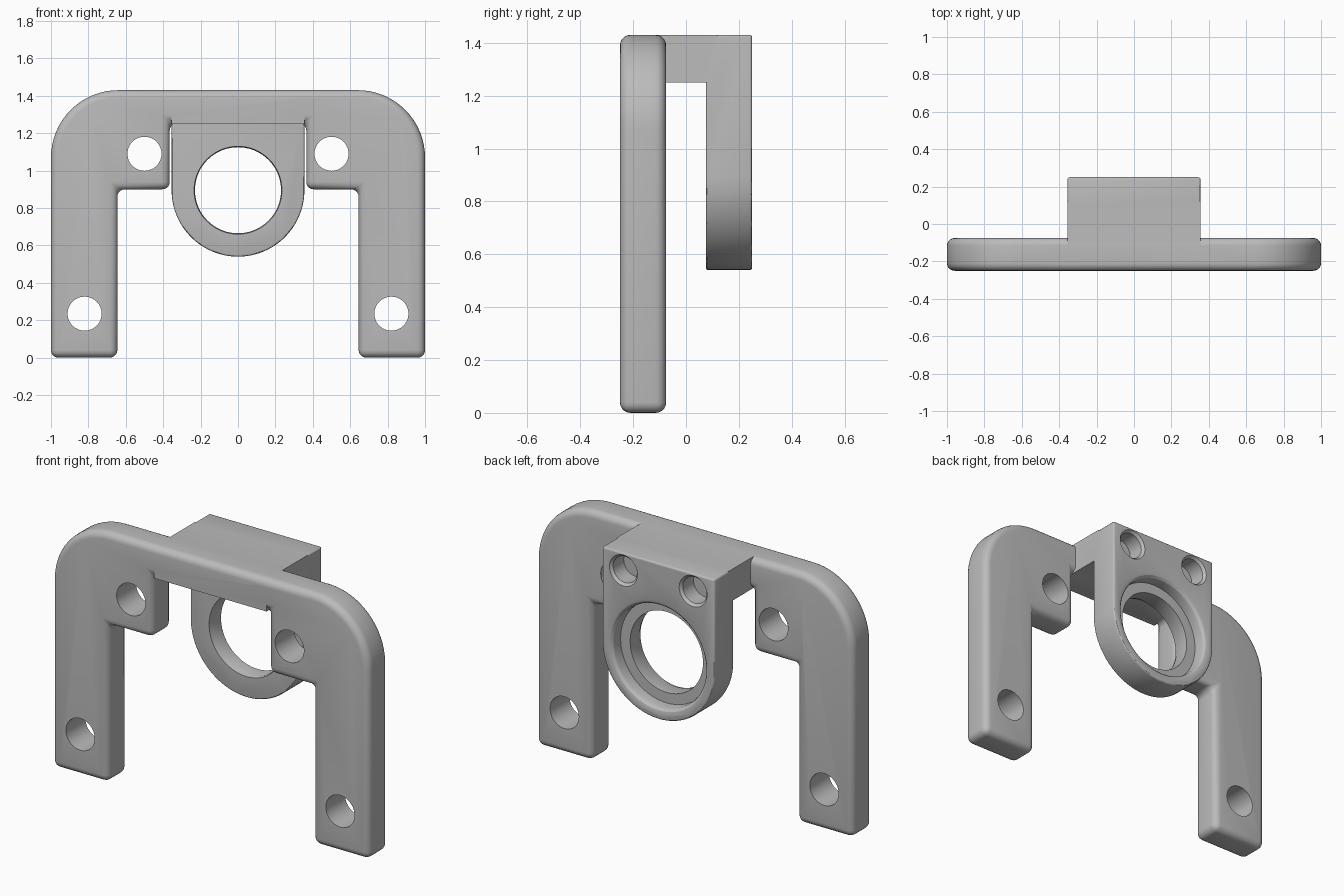
import bpy, bmesh, math
from mathutils import Vector

cube = bpy.data.objects.get("Cube")
if cube:
    bpy.data.objects.remove(cube, do_unlink=True)

grey = bpy.data.materials.new("plain grey")
grey.use_nodes = True
COLOUR = (0.5, 0.5, 0.5, 1)
grey.diffuse_color = COLOUR
grey.node_tree.nodes["Principled BSDF"].inputs["Base Color"].default_value = COLOUR


def add_object(name, bm):
    bmesh.ops.recalc_face_normals(bm, faces=bm.faces)
    mesh = bpy.data.meshes.new(name)
    bm.to_mesh(mesh)
    bm.free()
    mesh.materials.append(grey)
    obj = bpy.data.objects.new(name, mesh)
    bpy.context.collection.objects.link(obj)
    return obj


def arc(cx, cz, r, start, end, n):
    """Points on an arc in the x-z plane, angles in degrees."""
    angles = [math.radians(start + (end - start) * i / n) for i in range(n + 1)]
    return [(cx + r * math.cos(a), cz + r * math.sin(a)) for a in angles]


def slab(name, outline, y0, y1):
    """Extrude an x-z outline from y0 to y1."""
    bm = bmesh.new()
    face = bm.faces.new([bm.verts.new((x, y0, z)) for x, z in outline])
    ext = bmesh.ops.extrude_face_region(bm, geom=[face])
    verts = [g for g in ext["geom"] if isinstance(g, bmesh.types.BMVert)]
    bmesh.ops.translate(bm, verts=verts, vec=Vector((0, y1 - y0, 0)))
    return add_object(name, bm)


def turned_cutter(name, x, z, profile, n=72):
    """Solid turned about a y-axis through (x, z), from (radius, y) pairs."""
    bm = bmesh.new()
    rings = [[bm.verts.new((px, y, pz)) for px, pz in arc(x, z, r, 0, 360, n)[:-1]]
             for r, y in profile]
    for a, b in zip(rings, rings[1:]):
        for i in range(n):
            j = (i + 1) % n
            bm.faces.new((a[i], a[j], b[j], b[i]))
    bm.faces.new(rings[0])
    bm.faces.new(rings[-1])
    return add_object(name, bm)


def bevel(obj, width, segments):
    m = obj.modifiers.new("rounding", 'BEVEL')
    m.width, m.segments = width, segments
    m.limit_method, m.angle_limit = 'ANGLE', math.radians(30)


def combine(obj, other, operation):
    m = obj.modifiers.new(other.name, 'BOOLEAN')
    m.operation, m.solver, m.object = operation, 'EXACT', other
    other.hide_render = True
    helpers.append(other)


helpers = []

# Arched mounting frame with two legs and a central notch
half = [(0.365, 1.255), (0.365, 0.9), (0.645, 0.9), (0.645, 0), (1, 0)]
half += arc(0.64, 1.07, 0.36, 0, 90, 16)
frame = slab("mounting_frame", half + [(-x, z) for x, z in reversed(half)], -0.25, -0.075)
bevel(frame, 0.04, 5)

# Bridge reaching back from the frame, rounded along its top front edge
W, TOP, UNDER = 0.355, 1.43, 1.25
bridge = slab("bridge", [(-W, UNDER), (W, UNDER), (W, TOP), (-W, TOP)], -0.25, 0.12)
bm = bmesh.new()
bm.from_mesh(bridge.data)
edges = [e for e in bm.edges if all(v.co.z > 1.4 and v.co.y < -0.2 for v in e.verts)]
bmesh.ops.bevel(bm, geom=edges, offset=0.04, segments=5, profile=0.5, affect='EDGES')
bm.to_mesh(bridge.data)
bm.free()

# Bearing housing hanging from the bridge
housing = slab("bearing_housing",
               [(W, TOP), (-W, TOP)] + arc(0, 0.895, W, 180, 360, 48), 0.075, 0.25)
bevel(housing, 0.01, 3)
combine(frame, bridge, 'UNION')
combine(frame, housing, 'UNION')

# Stepped bearing bore with a rounded rim at the back
bore = [(0.235, 0), (0.235, 0.08), (0.23, 0.09), (0.23, 0.175), (0.29, 0.175),
        (0.29, 0.22), (0.294, 0.235), (0.305, 0.246), (0.32, 0.25), (0.32, 0.3)]
combine(frame, turned_cutter("bore_cutter", 0, 0.895, bore), 'DIFFERENCE')

# Mounting holes through the frame, and blind screw holes in the housing
for side in (-1, 1):
    for x, z in ((0.5, 1.09), (0.82, 0.235)):
        cutter = turned_cutter("mounting_hole_cutter", side * x, z,
                               [(0.091, -0.4), (0.091, 0.03)], 48)
        combine(frame, cutter, 'DIFFERENCE')
    cutter = turned_cutter("screw_hole_cutter", side * 0.22, 1.33,
                           [(0.075, 0.14), (0.075, 0.235), (0.088, 0.25), (0.088, 0.3)], 48)
    combine(frame, cutter, 'DIFFERENCE')

# Bake the part into one solid and drop the helpers
deps = bpy.context.evaluated_depsgraph_get()
solid = bpy.data.meshes.new_from_object(frame.evaluated_get(deps))
frame.modifiers.clear()
frame.data = solid
frame.name = "bearing_bracket"
for h in helpers:
    bpy.data.objects.remove(h, do_unlink=True)
solid.materials.clear()
solid.materials.append(grey)
for p in solid.polygons:
    p.material_index = 0

bpy.ops.object.select_all(action='DESELECT')
frame.select_set(True)
bpy.context.view_layer.objects.active = frame
bpy.ops.object.shade_smooth_by_angle(angle=math.radians(30))
